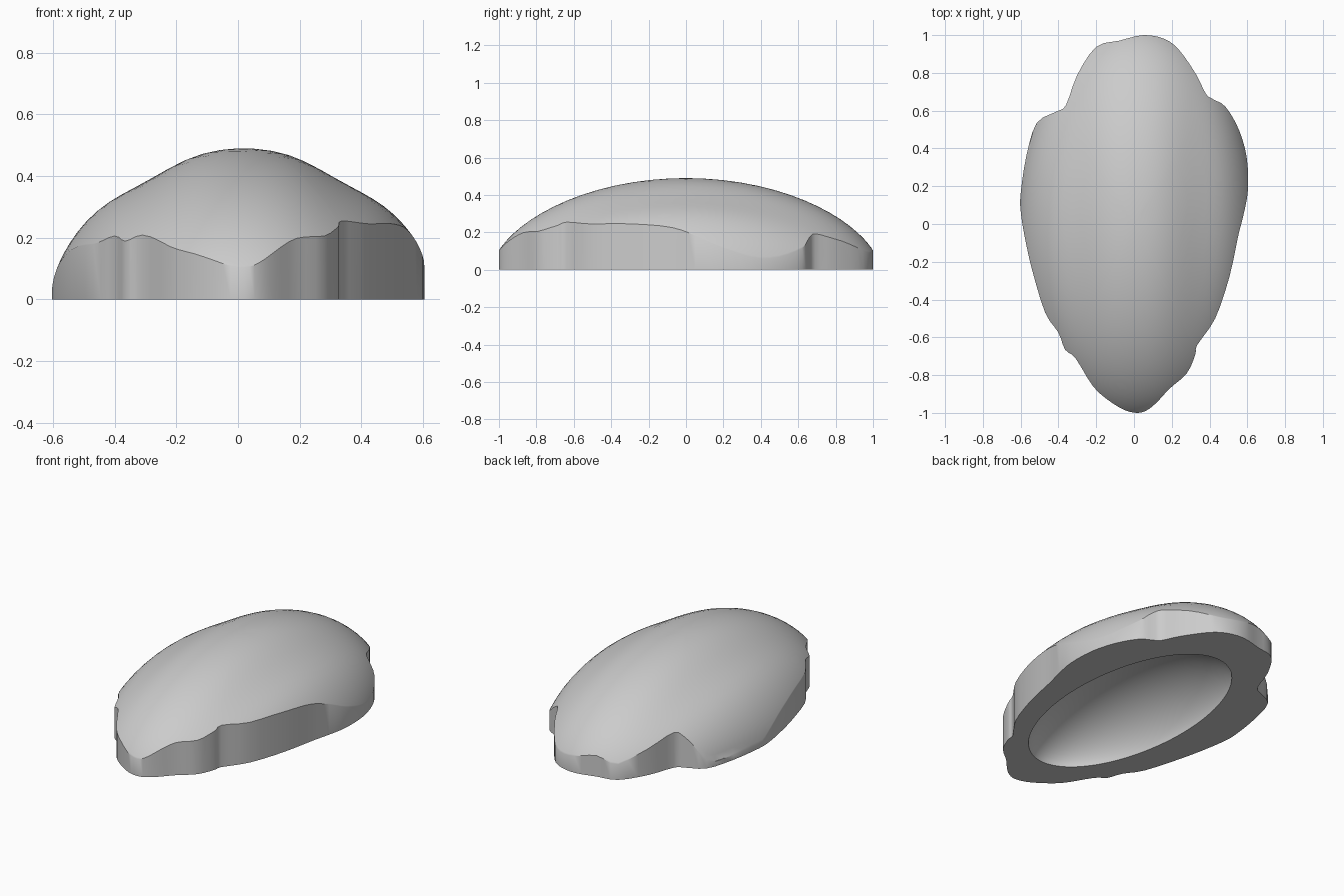
import bpy
import bmesh
import math
from mathutils import Vector

cube = bpy.data.objects.get("Cube")
if cube:
    bpy.data.objects.remove(cube, do_unlink=True)

# Irregular footprint of the shell, counter-clockwise from the back
OUTLINE = [
    (.05, 1), (-.08, .97), (-.2, .938), (-.3, .79), (-.36, .63), (-.41, .595),
    (-.515, .535), (-.57, .36), (-.6, .16), (-.6, .07), (-.58, -.06), (-.54, -.24),
    (-.47, -.47), (-.4, -.575), (-.365, -.665), (-.31, -.71), (-.22, -.855),
    (-.14, -.93), (-.05, -.985), (.02, -1), (.07, -.985), (.12, -.945),
    (.19, -.87), (.28, -.79), (.325, -.69), (.335, -.64), (.43, -.5),
    (.505, -.28), (.55, -.07), (.58, .05), (.603, .18), (.597, .35), (.555, .5),
    (.485, .62), (.42, .66), (.38, .69), (.33, .79), (.24, .92), (.16, .98),
]
DOME_WIDTH, DOME_LENGTH, DOME_HEIGHT = .628, 1.04, .49
DOME_SHIFT = .018
HOLLOW_WIDTH, HOLLOW_LENGTH, HOLLOW_HEIGHT = .38, .745, .27
HOLLOW_CENTRE = Vector((.015, -.015))


def smooth_loop(points, steps):
    """Closed spline through the points."""
    pts = [Vector(p) for p in points]
    loop = []
    for i, b in enumerate(pts):
        a, c, d = pts[i - 1], pts[(i + 1) % len(pts)], pts[(i + 2) % len(pts)]
        for k in range(steps):
            t = k / steps
            loop.append(b + (c - a) * t / 2
                        + (a - b * 2.5 + c * 2 - d / 2) * t ** 2
                        + (b * 3 - a - c * 3 + d) * t ** 3 / 2)
    return loop


def dome_z(p):
    """Dome height, with slightly flattened shoulders."""
    x = p.x - DOME_SHIFT
    inside = max(1 - (x / DOME_WIDTH) ** 2 - (p.y / DOME_LENGTH) ** 2, 0)
    shoulder = .04 * inside * math.exp(-((abs(x) - .35) / .15) ** 2)
    return max(DOME_HEIGHT * inside ** .6 - shoulder, .03)


def add_ring(bm, points, height):
    return [bm.verts.new((p.x, p.y, height(p))) for p in points]


def bridge(bm, first, second):
    count = len(first)
    for i in range(count):
        j = (i + 1) % count
        bm.faces.new((first[i], first[j], second[j], second[i]))


def cap(bm, ring, tip):
    for i, v in enumerate(ring):
        bm.faces.new((v, ring[(i + 1) % len(ring)], tip))


bm = bmesh.new()
outline = smooth_loop(OUTLINE, 3)
RINGS = 16

# Outer dome
apex = bm.verts.new((0, 0, DOME_HEIGHT))
previous = None
for k in range(1, RINGS + 1):
    size = math.sin(math.pi / 2 * k / RINGS)
    ring = add_ring(bm, [p * size for p in outline], dome_z)
    if previous:
        bridge(bm, previous, ring)
    else:
        cap(bm, ring, apex)
    previous = ring

# Upright side wall
base = add_ring(bm, outline, lambda p: 0)
bridge(bm, previous, base)

# Flat underside rim and oval hollow
directions = []
for p in outline:
    angle = math.atan2(p.y / DOME_LENGTH, p.x / DOME_WIDTH)
    directions.append(Vector((HOLLOW_WIDTH * math.cos(angle),
                              HOLLOW_LENGTH * math.sin(angle))))
previous = base
for k in range(RINGS):
    turn = math.pi / 2 * k / RINGS
    ring = add_ring(bm, [HOLLOW_CENTRE + d * math.cos(turn) for d in directions],
                    lambda p: HOLLOW_HEIGHT * math.sin(turn) ** 1.25)
    bridge(bm, previous, ring)
    previous = ring
cap(bm, previous, bm.verts.new((*HOLLOW_CENTRE, HOLLOW_HEIGHT)))

bmesh.ops.recalc_face_normals(bm, faces=bm.faces[:])
mesh = bpy.data.meshes.new("dome_shell")
bm.to_mesh(mesh)
bm.free()
shell = bpy.data.objects.new("dome_shell", mesh)
bpy.context.collection.objects.link(shell)

# Plain grey surface
grey = bpy.data.materials.new("light_grey")
grey.use_nodes = True
colour = (.6, .6, .6, 1)
grey.diffuse_color = colour
grey.node_tree.nodes["Principled BSDF"].inputs["Base Color"].default_value = colour
mesh.materials.append(grey)

bpy.ops.object.select_all(action="DESELECT")
shell.select_set(True)
bpy.context.view_layer.objects.active = shell
bpy.ops.object.shade_smooth_by_angle(angle=math.radians(35))
